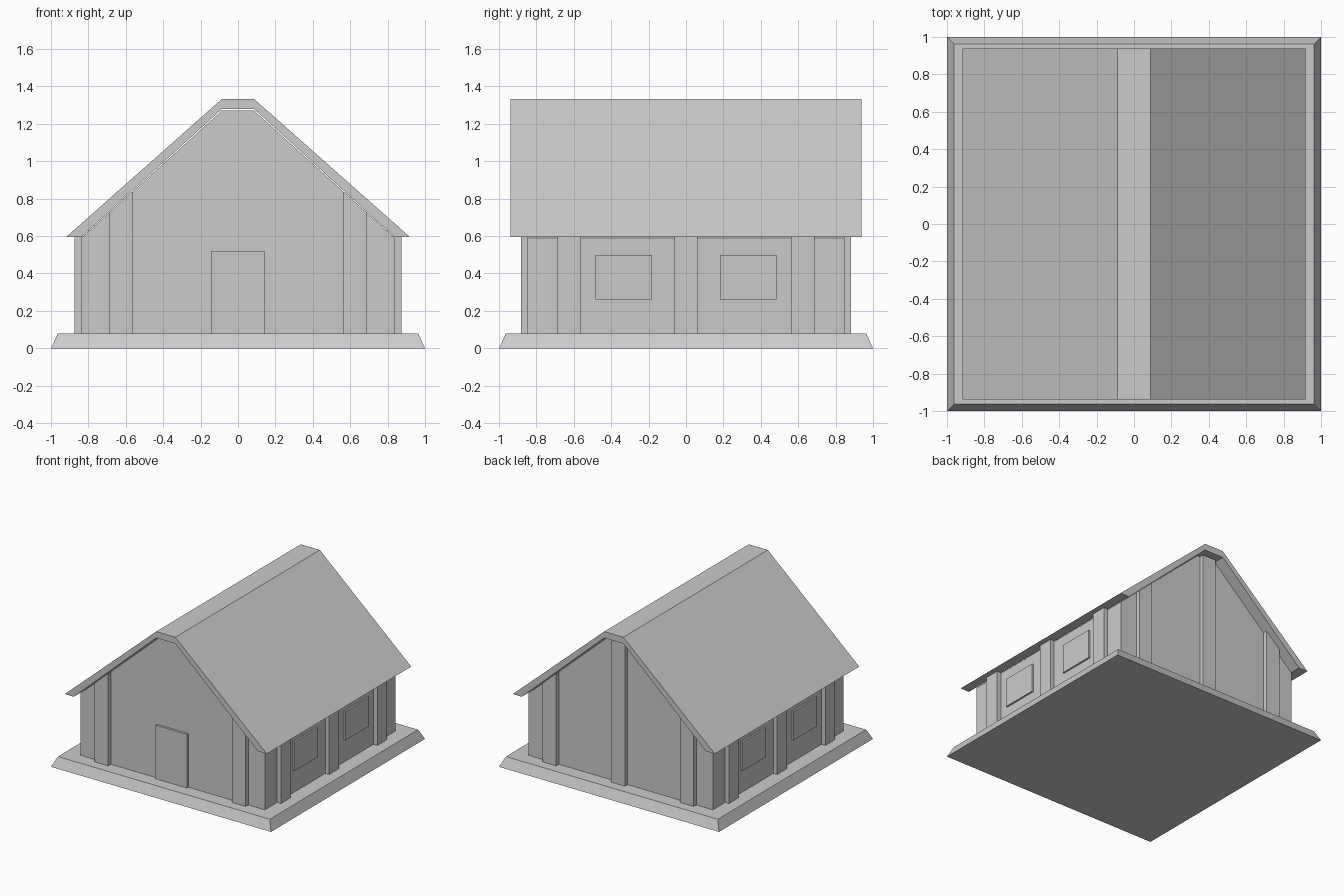
import bpy, bmesh

if "Cube" in bpy.data.objects:
    bpy.data.objects.remove(bpy.data.objects["Cube"])

WX, WY = 0.838, 0.848      # wall half sizes
Z0, EAVE, PEAK, RIDGE = 0.08, 0.59, 1.27, 0.087
PIL = 0.0625               # pilaster half width


def finish(name, bm):
    bmesh.ops.recalc_face_normals(bm, faces=bm.faces)
    mesh = bpy.data.meshes.new(name)
    bm.to_mesh(mesh)
    bm.free()
    obj = bpy.data.objects.new(name, mesh)
    bpy.context.collection.objects.link(obj)
    return obj


def extrude_profile(name, pts, y0, y1):
    """Extrude an x/z outline from y0 to y1."""
    bm = bmesh.new()
    face = bm.faces.new([bm.verts.new((x, y0, z)) for x, z in pts])
    ret = bmesh.ops.extrude_face_region(bm, geom=[face])
    verts = [g for g in ret["geom"] if isinstance(g, bmesh.types.BMVert)]
    bmesh.ops.translate(bm, verts=verts, vec=(0, y1 - y0, 0))
    return finish(name, bm)


def box(name, x0, x1, y0, y1, z0, z1):
    return extrude_profile(name, [(x0, z0), (x1, z0), (x1, z1), (x0, z1)], y0, y1)


def gable_z(x):
    """Height of the gable wall at x."""
    t = (WX - abs(x)) / (WX - RIDGE)
    return min(PEAK, EAVE + t * (PEAK - EAVE))


# plinth with sloped sides
bm = bmesh.new()
bmesh.ops.create_cube(bm, size=2)
for v in bm.verts:
    if v.co.z > 0:
        v.co = (v.co.x * 0.963, v.co.y * 0.963, Z0)
    else:
        v.co.z = 0
finish("plinth", bm)

# walls with clipped gable
extrude_profile("walls", [(-WX, Z0), (WX, Z0), (WX, EAVE), (RIDGE, PEAK),
                          (-RIDGE, PEAK), (-WX, EAVE)], -WY, WY)

# roof shell
extrude_profile("roof", [(-0.918, 0.596), (-RIDGE, 1.332), (RIDGE, 1.332), (0.918, 0.596),
                         (0.836, 0.596), (RIDGE, 1.279), (-RIDGE, 1.279), (-0.836, 0.596)],
                -0.938, 0.938)

# gable pilasters, cut to the roof slope; the centre one is only at the back
for label, s, centres in (("front", -1, (-0.625, 0.625)), ("back", 1, (-0.625, 0, 0.625))):
    for c in centres:
        a, b = c - PIL, c + PIL
        extrude_profile(label + "_pilaster",
                        [(a, Z0), (b, Z0), (b, gable_z(b)), (a, gable_z(a))],
                        s * WY, s * (WY + 0.035))

# side pilasters and windows
for label, s in (("left", -1), ("right", 1)):
    for c in (-0.625, 0, 0.625):
        box(label + "_pilaster", s * (WX - 0.01), s * (WX + 0.035), c - PIL, c + PIL, Z0, 0.597)
    for c in (-0.333, 0.333):
        box(label + "_window", s * (WX - 0.01), s * (WX + 0.014), c - 0.152, c + 0.152, 0.262, 0.5)

# door
box("door", -0.142, 0.142, -WY - 0.018, -WY + 0.01, Z0, 0.521)
